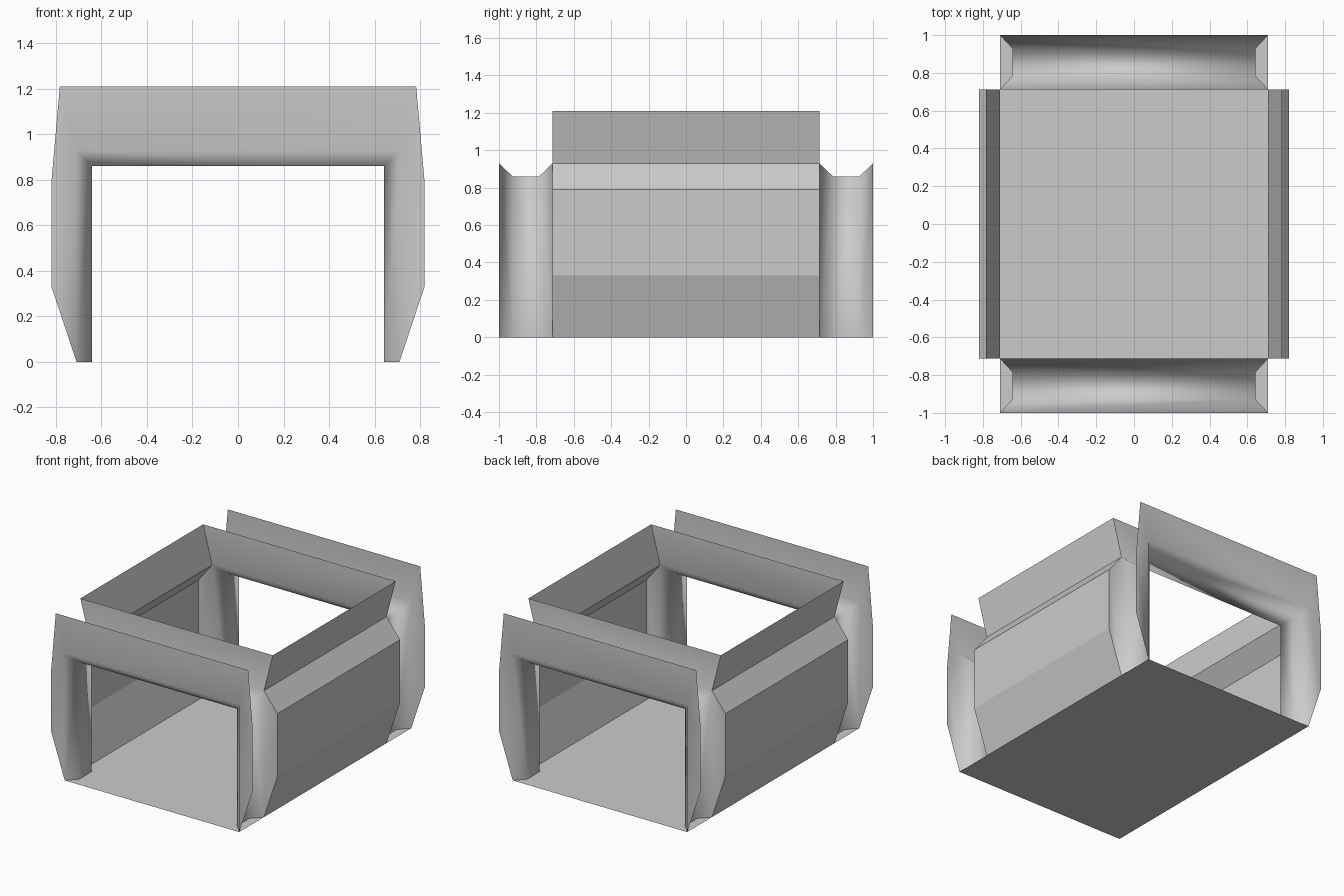
import bpy, bmesh

if "Cube" in bpy.data.objects:
    bpy.data.objects.remove(bpy.data.objects["Cube"])

# Key dimensions
FOOT, HEAD = 0.71, 0.93            # channel lip: half width and height
IN_W, IN_H = 0.642, 0.86           # channel floor: half width and height
Y_OUT, Y_IN, BEV = 1.0, 0.713, 0.073
BULGE = [(0.82, 0.33), (0.82, 0.79)]   # wall bulge (x, z)
RIM = (0.783, 1.21)                # top edge (x, z)


def sheet(name, faces, mirror, smooth=False):
    """Open surface from coordinate polygons, welded, then mirrored about the origin."""
    bm = bmesh.new()
    for f in faces:
        bm.faces.new([bm.verts.new(p) for p in f])
    bmesh.ops.remove_doubles(bm, verts=bm.verts, dist=1e-4)
    bmesh.ops.recalc_face_normals(bm, faces=bm.faces)
    for f in bm.faces:
        f.smooth = smooth
    mesh = bpy.data.meshes.new(name)
    bm.to_mesh(mesh)
    bm.free()
    ob = bpy.data.objects.new(name, mesh)
    bpy.context.collection.objects.link(ob)
    if any(mirror):
        mod = ob.modifiers.new("Mirror", 'MIRROR')
        mod.use_axis = mirror
        mod.use_mirror_merge = False
    return ob


# Floor plate
sheet("floor", [[(-FOOT, -Y_OUT, 0), (FOOT, -Y_OUT, 0),
                 (FOOT, Y_OUT, 0), (-FOOT, Y_OUT, 0)]], (False, False, False))

# Side walls with outward-leaning upper rim
profile = [(FOOT, 0), *BULGE, (FOOT, HEAD), RIM]
sheet("side_walls",
      [[(a[0], -Y_IN, a[1]), (b[0], -Y_IN, b[1]),
        (b[0], Y_IN, b[1]), (a[0], Y_IN, a[1])]
       for a, b in zip(profile, profile[1:])], (True, False, False))

# Arch: a recessed channel swept up one leg, over the top and down the other
rows = [(-Y_OUT, FOOT, HEAD), (-Y_OUT + BEV, IN_W, IN_H),
        (-Y_IN - BEV, IN_W, IN_H), (-Y_IN, FOOT, HEAD)]
paths = [[(-w, y, 0), (-w, y, h), (w, y, h), (w, y, 0)] for y, w, h in rows]
arch = []
for p, q in zip(paths, paths[1:]):
    for i in range(3):
        arch.append([p[i], p[i + 1], q[i + 1], q[i]])

# Flat flanges on both edges of the channel
for y in (-Y_OUT, -Y_IN):
    arch.append([(-FOOT, y, HEAD), (FOOT, y, HEAD),
                 (RIM[0], y, RIM[1]), (-RIM[0], y, RIM[1])])
    for s in (1, -1):
        leg = [(FOOT, 0), *BULGE, (FOOT, HEAD)]
        arch.append([(s * x, y, z) for x, z in leg][::s])
        if y == -Y_OUT:            # outer flange fills the corner notch
            corner = [(FOOT, HEAD), BULGE[1], RIM]
            arch.append([(s * x, y, z) for x, z in corner][::s])
sheet("end_arches", arch, (False, True, False), smooth=True)
